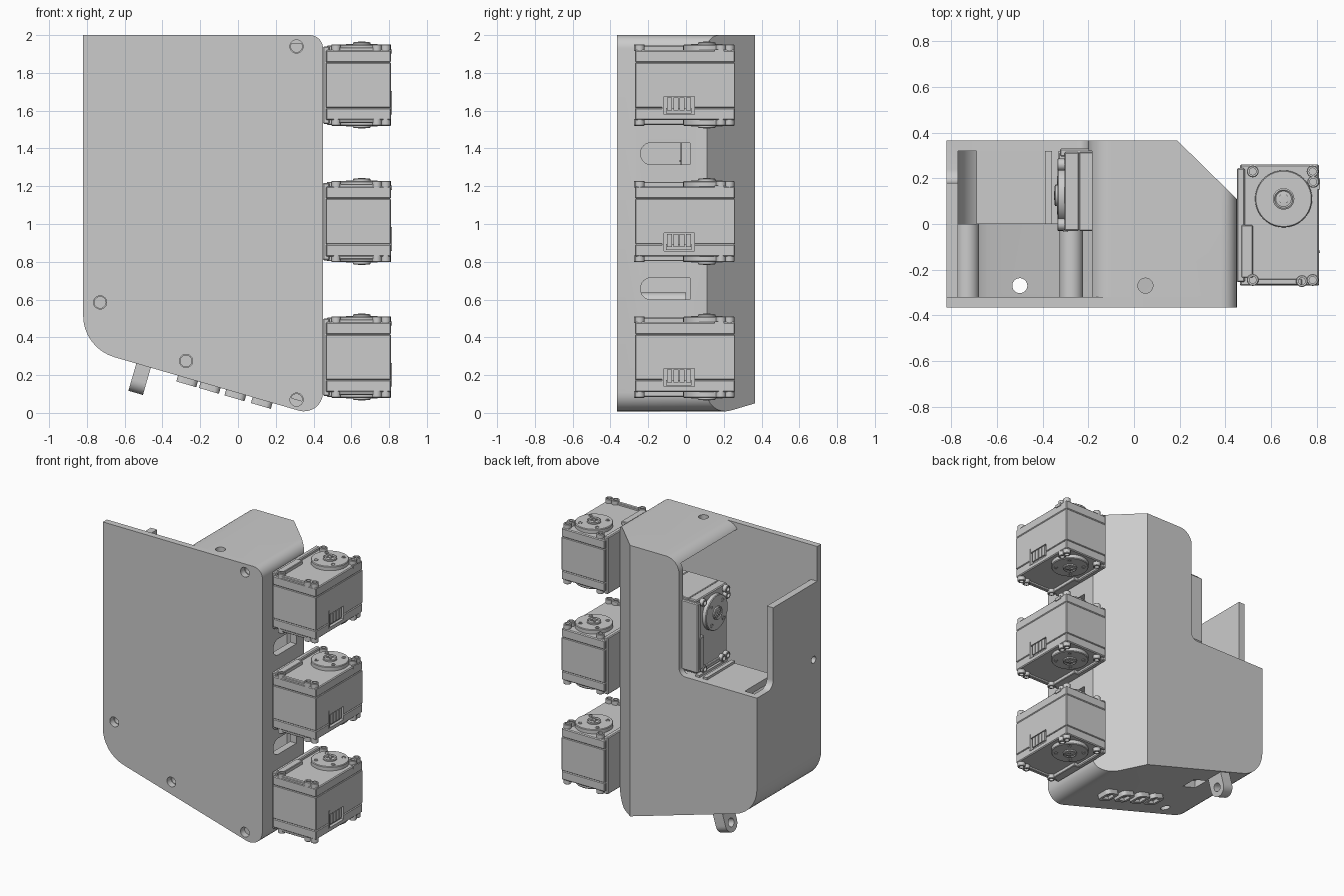
import bpy, bmesh, math
from mathutils import Vector, Matrix

if "Cube" in bpy.data.objects:
    bpy.data.objects.remove(bpy.data.objects["Cube"])

def rounded(pts, n=8):
    """2D outline; points given as (a, b) or (a, b, radius)."""
    out = []
    for i, p in enumerate(pts):
        v = Vector(p[:2])
        r = p[2] if len(p) > 2 else 0
        if not r:
            out.append(v)
            continue
        d1 = (Vector(pts[i - 1][:2]) - v).normalized()
        d2 = (Vector(pts[(i + 1) % len(pts)][:2]) - v).normalized()
        h = d1.angle(d2) / 2
        c = v + (d1 + d2).normalized() * r / math.sin(h)
        s, e = v + d1 * r / math.tan(h) - c, v + d2 * r / math.tan(h) - c
        th = math.pi - 2 * h
        for k in range(n + 1):
            t = k / n
            out.append(c + (s * math.sin((1 - t) * th) + e * math.sin(t * th)) / math.sin(th))
    return out

def finish(name, bm):
    bmesh.ops.recalc_face_normals(bm, faces=bm.faces)
    me = bpy.data.meshes.new(name)
    bm.to_mesh(me)
    bm.free()
    ob = bpy.data.objects.new(name, me)
    bpy.context.collection.objects.link(ob)
    return ob

def prism(name, pts, axis, lo, hi):
    bm = bmesh.new()
    put = {'x': lambda a, b, c: (c, a, b), 'y': lambda a, b, c: (a, c, b), 'z': lambda a, b, c: (a, b, c)}[axis]
    rings = [[bm.verts.new(put(p[0], p[1], c)) for p in rounded(pts)] for c in (lo, hi)]
    n = len(rings[0])
    for r in rings:
        bm.faces.new(r)
    for i in range(n):
        j = (i + 1) % n
        bm.faces.new((rings[0][i], rings[0][j], rings[1][j], rings[1][i]))
    return finish(name, bm)

def box(name, x, y, z, bevel=0):
    bm = bmesh.new()
    c = Vector(((x[0] + x[1]) / 2, (y[0] + y[1]) / 2, (z[0] + z[1]) / 2))
    m = Matrix.Translation(c) @ Matrix.Diagonal((x[1] - x[0], y[1] - y[0], z[1] - z[0], 1))
    bmesh.ops.create_cube(bm, size=1, matrix=m)
    if bevel:
        bmesh.ops.bevel(bm, geom=bm.edges[:], offset=bevel, segments=1, affect='EDGES')
    return finish(name, bm)

def lathe(name, profile, u, v, flip=1, n=32):
    bm = bmesh.new()
    vs = [bm.verts.new((r, 0, z * flip)) for r, z in profile]
    es = [bm.edges.new(p) for p in zip(vs, vs[1:])]
    bmesh.ops.spin(bm, geom=vs + es, cent=(0, 0, 0), axis=(0, 0, 1), angle=math.tau, steps=n)
    bmesh.ops.remove_doubles(bm, verts=bm.verts, dist=1e-5)
    bmesh.ops.translate(bm, verts=bm.verts, vec=(u, v, 0))
    return finish(name, bm)

def rod(name, a, b, r, axis, lo, hi, n=24):
    return prism(name, [(a + r * math.cos(math.tau * i / n), b + r * math.sin(math.tau * i / n)) for i in range(n)], axis, lo, hi)

def cut(ob, *cutters, op='DIFFERENCE'):
    bpy.context.view_layer.objects.active = ob
    for c in cutters:
        m = ob.modifiers.new('cut', 'BOOLEAN')
        m.operation, m.object, m.solver = op, c, 'EXACT'
        bpy.ops.object.modifier_apply(modifier=m.name)
        bpy.data.objects.remove(c)

def smooth(*obs):
    bpy.ops.object.select_all(action='DESELECT')
    for o in obs:
        o.select_set(True)
    bpy.context.view_layer.objects.active = obs[0]
    bpy.ops.object.shade_smooth_by_angle(angle=math.radians(30))

def join(name, obs):
    smooth(*obs)
    bpy.ops.object.join()
    obs[0].name = name
    return obs[0]

# Front cover plate with four screw holes
OUT = [(-.82, 2), (.45, 2, .07), (.45, -.025, .1), (-.82, .343, .23)]
SCREWS = [(-.73, .585), (-.275, .275), (.31, .07), (.31, 1.94)]
plate = prism('cover_plate', OUT, 'y', -.365, -.32)
cut(plate, *[rod('c', x, z, .035, 'y', -.4, -.3) for x, z in SCREWS])

# Hollow housing with chamfered rear corner
body = prism('housing', OUT, 'y', -.32, .365)
cut(body, prism('c', [(-1, -.5), (.6, -.5), (.6, -.04), (.19, .365), (.19, .5), (-1, .5)][0:1]
          + [(.45, -.5), (.45, .11), (.19, .365), (-1, .365)], 'z', -1, 3), op='INTERSECT')
inner = prism('c', [(-.77, 1.955), (.4, 1.955, .03), (.4, .045, .05), (-.77, .381, .18)], 'y', -.4, .32)
cut(inner, prism('c', [(-1, -.5), (.4, -.5), (.4, .085), (.165, .32), (-1, .32)], 'z', -1, 3), op='INTERSECT')
cut(body, inner)
# Open top-left corner, side wall step, cable slots and holes
cutters = [
    prism('c', [(-.77, 1.17), (-.2, 1.17, .05), (-.2, 2, .1), (0, 2), (0, 2.1), (-.77, 2.1)], 'y', -.5, .5),
    prism('c', [(-.5, 1.75), (.18, 1.75), (.18, 1.17, .06), (.5, 1.17), (.5, 2.1), (-.5, 2.1)], 'x', -.9, -.7699),
    rod('c', -.28, 1.2, .025, 'x', -.9, -.7),
    rod('c', .05, -.27, .033, 'z', 1.9, 2.1),
    rod('c', -.5, -.27, .033, 'z', .1, .5),
    box('c', (-.47, -.36), (.08, .2), (.05, .4))]
for z in (.6, 1.315):
    cutters.append(prism('c', [(-.24, z, .054), (.02, z), (.02, z + .115), (-.24, z + .115, .054)], 'x', .36, .5))
cut(body, *cutters)

# Screw bosses behind the plate
bosses = []
for x, z in SCREWS:
    b = rod('screw_boss', x, z, .052, 'y', -.32, .0)
    cut(b, rod('c', x, z, .03, 'y', -.4, -.1))
    bosses.append(b)
screw_bosses = join('screw_bosses', bosses)

# Inner shelf that carries the inside servo
shelf = box('servo_shelf', (-.69, -.14), (0, .33), (1.12, 1.168))
rails = join('shelf_rails', [box('r', (x, x + .03), (.0, .32), (1.16, 1.185)) for x in (-.39, -.33)])

# Parts on the sloped underside
ANG = math.atan(.29)
def on_slope(ob, x, y):
    ob.rotation_euler.y = ANG
    ob.location = (x, y, .343 - .29 * (x + .82))
    return ob

lug = prism('hanging_lug', [(-.065, .03), (.065, .03), (.065, -.15, .063), (-.065, -.15, .063)], 'x', -.04, .04)
cut(lug, rod('c', 0, -.085, .03, 'x', -.1, .1))
on_slope(lug, -.5, .29)
for i, x in enumerate((-.265, -.145, -.01, .13)):
    w = .055
    c = prism('port_frame_%d' % i, [(-w, -.06, .03), (w, -.06, .03), (w, .06, .03), (-w, .06, .03)], 'z', -.032, .01)
    cut(c, box('c', (-.03, .03), (-.035, .035), (-.1, -.012)))
    smooth(on_slope(c, x, -.12))
smooth(plate, body, lug)

# Servo: case in three layers with a cable socket
low = box('case_low', (-.17, .175), (-.265, .265), (-.185, -.12), .006)
mid = box('case_mid', (-.17, .175), (-.265, .265), (-.12, .12), .004)
top = box('case_top', (-.17, .175), (-.265, .265), (.12, .185), .006)
for o in (low, mid):
    cut(o, box('c', (.13, .2), (-.115, .05), (-.155, -.06)))
parts = [low, mid, top,
         box('mount', (-.185, -.15), (-.25, .25), (-.205, .205), .006),
         box('fin', (.12, .18), (-.122, -.112), (-.155, -.03)),
         box('socket', (.12, .16), (-.1, .035), (-.15, -.12)),
         box('clip', (.165, .18), (.155, .205), (.168, .19))]
for i in range(4):
    parts.append(box('pin', (.12, .172), (-.095 + i * .033, -.068 + i * .033), (-.135, -.065)))
for s in (1, -1):
    # Horn disc, screw head, side rails and corner posts on both ends
    parts.append(lathe('horn', [(0, .18), (.125, .18), (.125, .21), (.121, .215), (.047, .215), (.047, .224),
                                (.04, .228), (.034, .222), (0, .226)], .02, .115, s, 40))
    for a in (45, 135):
        cross = box('cross', (-.022, .022), (-.005, .005), (.222, .23))
        cross.data.transform(Matrix.Translation((.02, .115, 0)) @ Matrix.Rotation(math.radians(a), 4, 'Z') @ Matrix.Diagonal((1, 1, s, 1)))
        cross.data.update()
        if s < 0:
            cross.data.flip_normals()
        parts.append(cross)
    for k in range(4):
        a = math.radians(48 + 90 * k)
        parts.append(lathe('horn_hole', [(.015, .21), (.015, .218), (.011, .218), (.011, .212)],
                           .02 + .093 * math.cos(a), .115 + .093 * math.sin(a), s, 12))
    w = sorted((s * .18, s * .21))
    parts.append(box('rail', (-.165, -.115), (-.23, .0), w, .004))
    w2 = sorted((s * .18, s * .2))
    parts.append(box('end_rib', (-.1, .1), (-.262, -.235), w2, .004))
    for u, v in ((-.115, .235), (.147, .235), (-.115, -.24), (.147, -.24), (.1, -.245), (.15, .19)):
        parts.append(lathe('post', [(.026, .18), (.026, .212), (.023, .215), (.015, .215), (.015, .19), (0, .19)], u, v, s, 16))
servo = join('outer_servo_1', parts)
servo.location = (.635, -.005, .295)
for i, z in enumerate((1.013, 1.735)):
    d = servo.copy()
    d.name = 'outer_servo_%d' % (i + 2)
    bpy.context.collection.objects.link(d)
    d.location.z = z
# Inside servo: shaft faces -x, long side upright
d = servo.copy()
d.name = 'inner_servo'
bpy.context.collection.objects.link(d)
d.matrix_world = Matrix(((0, 0, -1, -.12), (-1, 0, 0, .145), (0, 1, 0, 1.45), (0, 0, 0, 1)))
